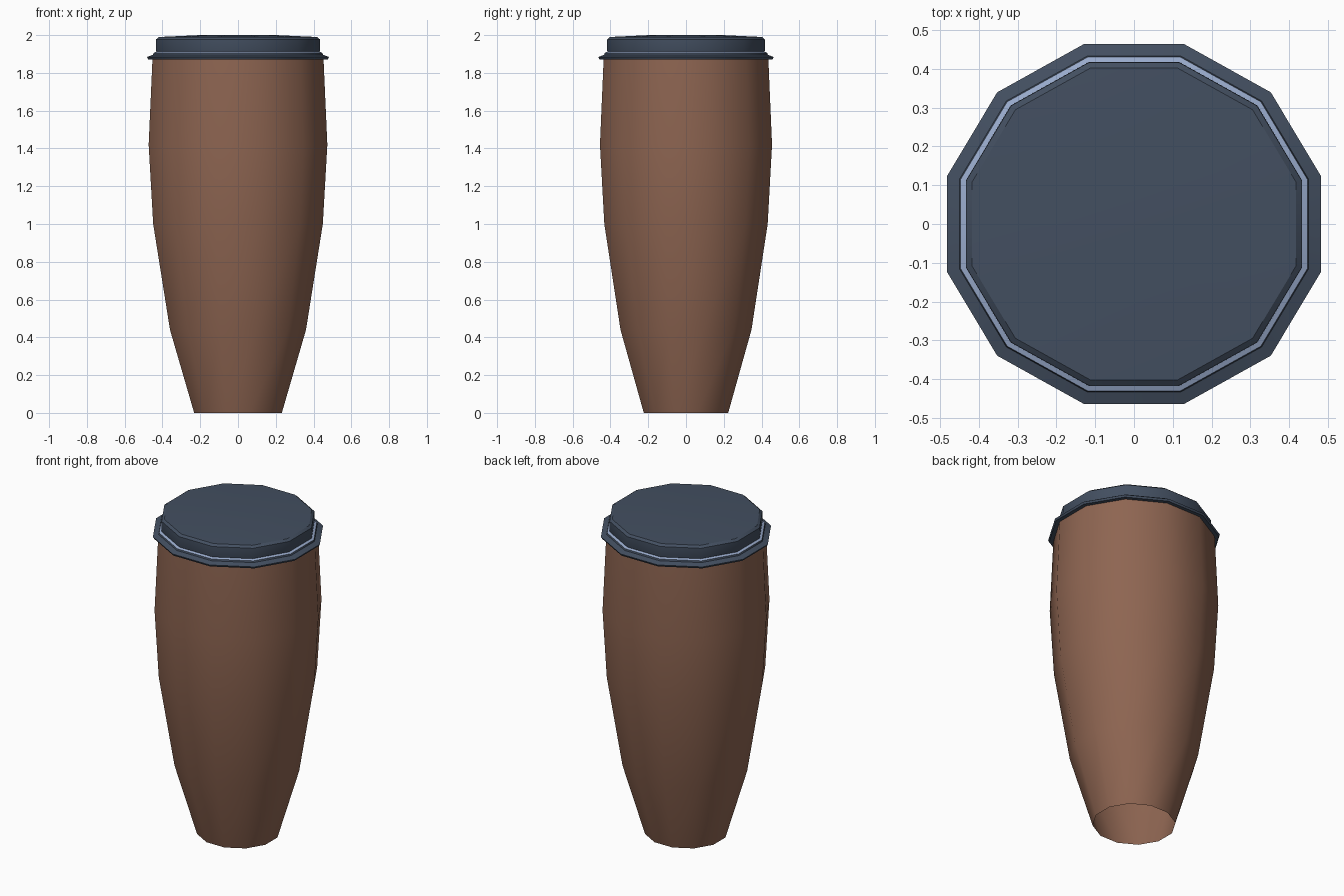
import bpy, bmesh, math

if "Cube" in bpy.data.objects:
    bpy.data.objects.remove(bpy.data.objects["Cube"])

SIDES = 12
C = math.cos(math.pi / SIDES)   # flat-to-corner ratio
Y_SCALE = 0.963                 # slightly oval plan


def material(name, rgb):
    m = bpy.data.materials.new(name)
    m.diffuse_color = (*rgb, 1.0)
    m.use_nodes = True
    m.node_tree.nodes["Principled BSDF"].inputs["Base Color"].default_value = m.diffuse_color
    return m


brown = material("warm brown", (0.27, 0.13, 0.083))
navy = material("slate blue", (0.056, 0.078, 0.118))
pale = material("pale blue", (0.32, 0.41, 0.61))


def lathe(name, profile, mats, band_mats=None, cap_top=False):
    """Revolve (half width, z) points into a 12-sided shell."""
    bm = bmesh.new()
    rings = []
    for w, z in profile:
        r = w / C
        angs = [math.pi * (2 * k + 1) / SIDES for k in range(SIDES)]
        rings.append([bm.verts.new((r * math.cos(a), r * math.sin(a) * Y_SCALE, z))
                      for a in angs])
    for i in range(len(rings) - 1):
        lo, hi = rings[i], rings[i + 1]
        for k in range(SIDES):
            n = (k + 1) % SIDES
            f = bm.faces.new((lo[k], lo[n], hi[n], hi[k]))
            f.material_index = (band_mats or {}).get(i, 0)
    if cap_top:
        bm.faces.new(rings[-1])
    me = bpy.data.meshes.new(name)
    bm.to_mesh(me)
    bm.free()
    for m in mats:
        me.materials.append(m)
    ob = bpy.data.objects.new(name, me)
    bpy.context.collection.objects.link(ob)
    bpy.ops.object.select_all(action='DESELECT')
    ob.select_set(True)
    bpy.context.view_layer.objects.active = ob
    bpy.ops.object.shade_smooth_by_angle(angle=math.radians(35))
    return ob


# Tapered cup body, open underneath
lathe("cup_body",
      [(0.232, 0.0), (0.36, 0.44), (0.449, 1.0), (0.473, 1.42), (0.452, 1.89)],
      [brown])

# Lid: flared brim, pale seam, raised wall and gently domed top
lathe("lid",
      [(0.45, 1.872), (0.476, 1.872), (0.482, 1.884), (0.45, 1.896),
       (0.447, 1.906), (0.432, 1.912), (0.434, 1.918), (0.433, 1.978),
       (0.418, 1.99), (0.2, 2.0)],
      [navy, pale], band_mats={4: 1}, cap_top=True)
